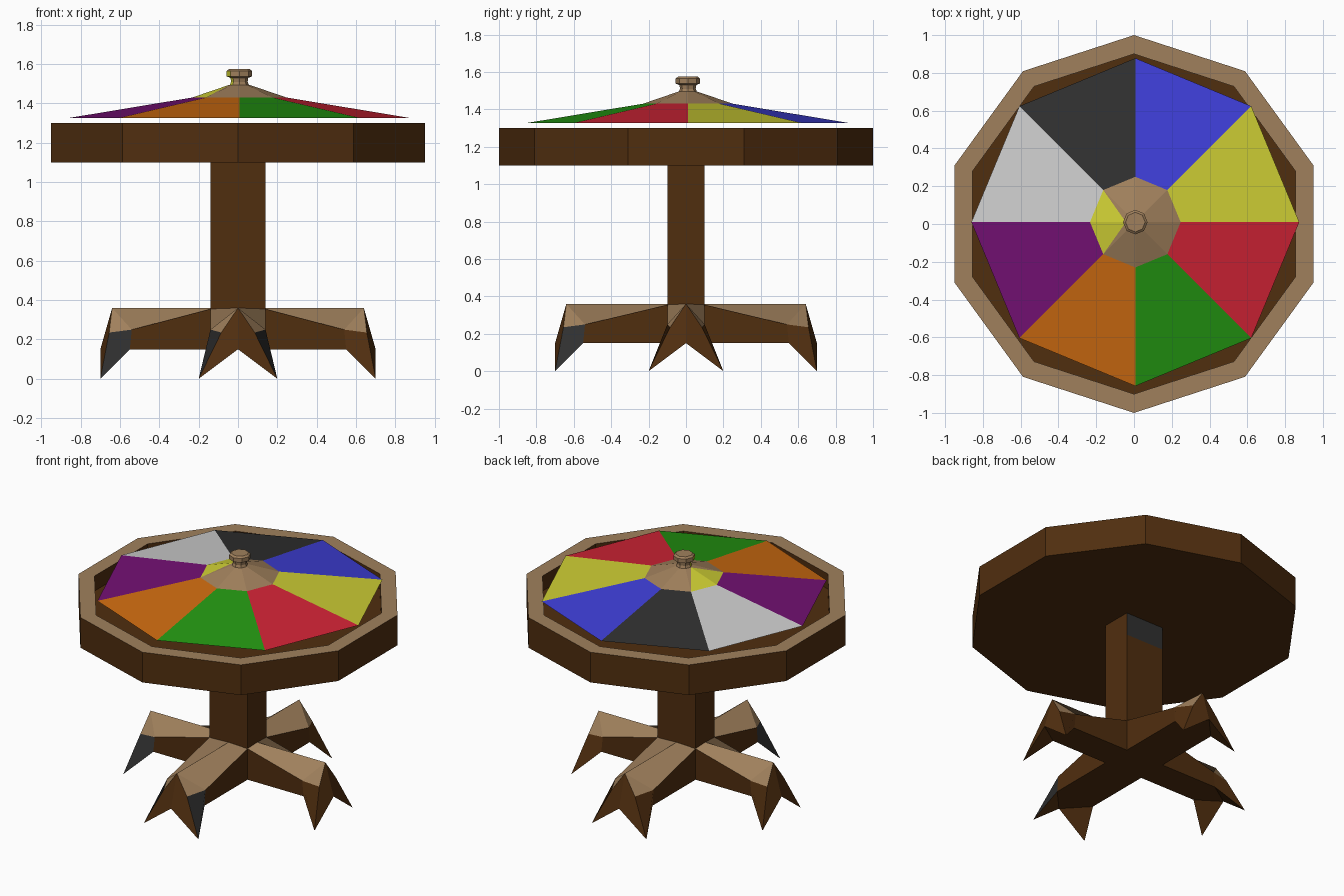
import bpy, bmesh, math
from mathutils import Vector, Matrix

if "Cube" in bpy.data.objects:
    bpy.data.objects.remove(bpy.data.objects["Cube"])


def material(name, r, g, b):
    lin = [((c / 255 + 0.055) / 1.055) ** 2.4 if c > 10 else c / 255 / 12.92 for c in (r, g, b)]
    m = bpy.data.materials.new(name)
    m.diffuse_color = (*lin, 1)
    m.use_nodes = True
    m.node_tree.nodes["Principled BSDF"].inputs["Base Color"].default_value = m.diffuse_color
    return m


MATS = [
    material("dark_wood", 80, 46, 15), material("light_wood", 160, 128, 92),
    material("yellow", 206, 206, 52), material("blue", 62, 62, 215),
    material("black", 48, 48, 48), material("white", 204, 204, 204),
    material("purple", 115, 16, 115), material("orange", 205, 107, 16),
    material("green", 35, 150, 17), material("red", 208, 35, 53)]
DARK, LIGHT, YELLOW, BLUE, BLACK, WHITE, PURPLE, ORANGE, GREEN, RED = range(10)


def finish(name, bm):
    bmesh.ops.remove_doubles(bm, verts=bm.verts, dist=1e-5)
    bmesh.ops.recalc_face_normals(bm, faces=bm.faces)
    me = bpy.data.meshes.new(name)
    bm.to_mesh(me)
    bm.free()
    for m in MATS:
        me.materials.append(m)
    ob = bpy.data.objects.new(name, me)
    bpy.context.collection.objects.link(ob)
    return ob


def lathe(name, profile, sides, start, colour, centre=(0, 0)):
    """Spin (radius, z) points; colour(band, sector) gives the material."""
    bm = bmesh.new()
    rings = []
    for r, z in profile:
        ring = []
        for k in range(sides):
            a = math.radians(start) + math.tau * k / sides
            ring.append(bm.verts.new((centre[0] + r * math.cos(a), centre[1] + r * math.sin(a), z)))
        rings.append(ring)
    for b in range(len(rings) - 1):
        lo, hi = rings[b], rings[b + 1]
        for k in range(sides):
            n = (k + 1) % sides
            quad = [lo[k], lo[n], hi[n], hi[k]]
            c = colour(b, k)
            if isinstance(c, tuple):  # quad cut along a diagonal: lower colour, upper colour, corner
                lower, upper, corner = c
                tip = (hi[k], hi[n])[corner]
                other = (lo[n], lo[k])[corner]
                bm.faces.new((lo[k], lo[n], tip)).material_index = lower
                bm.faces.new((other, hi[n], hi[k])).material_index = upper
            else:
                bm.faces.new(quad).material_index = c
    bm.faces.new(rings[0]).material_index = colour(-1, 0)
    bm.faces.new(rings[-1]).material_index = colour(len(rings) - 2, 0)
    return finish(name, bm)


# Ten-sided table top with raised rim and sunken floor
lathe("table_top", [(1.0, 1.1), (1.0, 1.3), (0.9, 1.3), (0.9, 1.2)], 10, 90,
      lambda b, k: LIGHT if b == 1 else DARK)

# Eight-colour wheel
SECTORS = [YELLOW, BLUE, BLACK, WHITE, PURPLE, ORANGE, GREEN, RED]
CENTRE = (0.007, 0.01)
lathe("wheel", [(0.868, 1.326), (0.24, 1.43)], 8, 0,
      lambda b, k: DARK if b < 0 else SECTORS[k], CENTRE)


# Wooden hub on the wheel, with the yellow marker on its left side
def hub_colour(b, k):
    if b == 0 and k in (3, 4):
        return (YELLOW, LIGHT, 1 if k == 3 else 0)
    return LIGHT


lathe("wheel_hub", [(0.24, 1.43), (0.05, 1.495)], 8, 0, hub_colour, CENTRE)

# Knob
lathe("knob", [(0.05, 1.49), (0.042, 1.51), (0.045, 1.53), (0.065, 1.538),
               (0.065, 1.565), (0.052, 1.575)], 8, 0,
      lambda b, k: YELLOW if k == 4 and 0 <= b < 4 else LIGHT, CENTRE)

# Column, with a dark patch at the top of its back face
bm = bmesh.new()
for z0, z1 in ((0.15, 0.95), (0.95, 1.1)):
    bmesh.ops.create_cube(bm, size=1, matrix=Matrix.Translation((0, 0, (z0 + z1) / 2))
                          @ Matrix.Diagonal((0.28, 0.2, z1 - z0, 1)))
seam = [f for f in bm.faces if abs(f.calc_center_median().z - 0.95) < 1e-4]
bmesh.ops.delete(bm, geom=seam, context='FACES')
for f in bm.faces:
    c = f.calc_center_median()
    f.material_index = BLACK if c.y > 0.09 and c.z > 0.95 else DARK
finish("column", bm)


# Clawed leg pointing along +x before turning
def leg(name, angle, root, w, left_foot, right_foot):
    bm = bmesh.new()
    turn = Matrix.Rotation(math.radians(angle), 3, 'Z')

    def face(points, mat):
        f = bm.faces.new([bm.verts.new(turn @ Vector(p)) for p in points])
        f.material_index = mat

    ridge0, ridge1, notch = (root, 0, 0.36), (0.64, 0, 0.36), (0.70, 0, 0.15)
    for s, foot in ((1, left_foot), (-1, right_foot)):
        top, base = (root, s * w, 0.355), (root, s * w, 0.15)
        eave, brow = (0.54, s * w, 0.25), (0.655, s * 0.085, 0.235)
        heel, toe = (0.55, s * w, 0.15), (0.70, s * 0.2, 0)
        face((ridge0, ridge1, eave, top), LIGHT)
        face((ridge1, brow, eave), LIGHT)
        face((top, eave, heel, base), DARK)
        face((eave, brow, toe, heel), foot)
        face((ridge1, notch, toe, brow), DARK)
        face((notch, heel, toe), DARK)
        face((base, heel, notch, (root, 0, 0.15)), DARK)
    finish(name, bm)


leg("right_leg", 0, 0.14, 0.10, DARK, DARK)
leg("back_leg", 90, 0.10, 0.14, DARK, DARK)
leg("left_leg", 180, 0.14, 0.10, BLACK, DARK)
leg("front_leg", 270, 0.10, 0.14, BLACK, BLACK)
